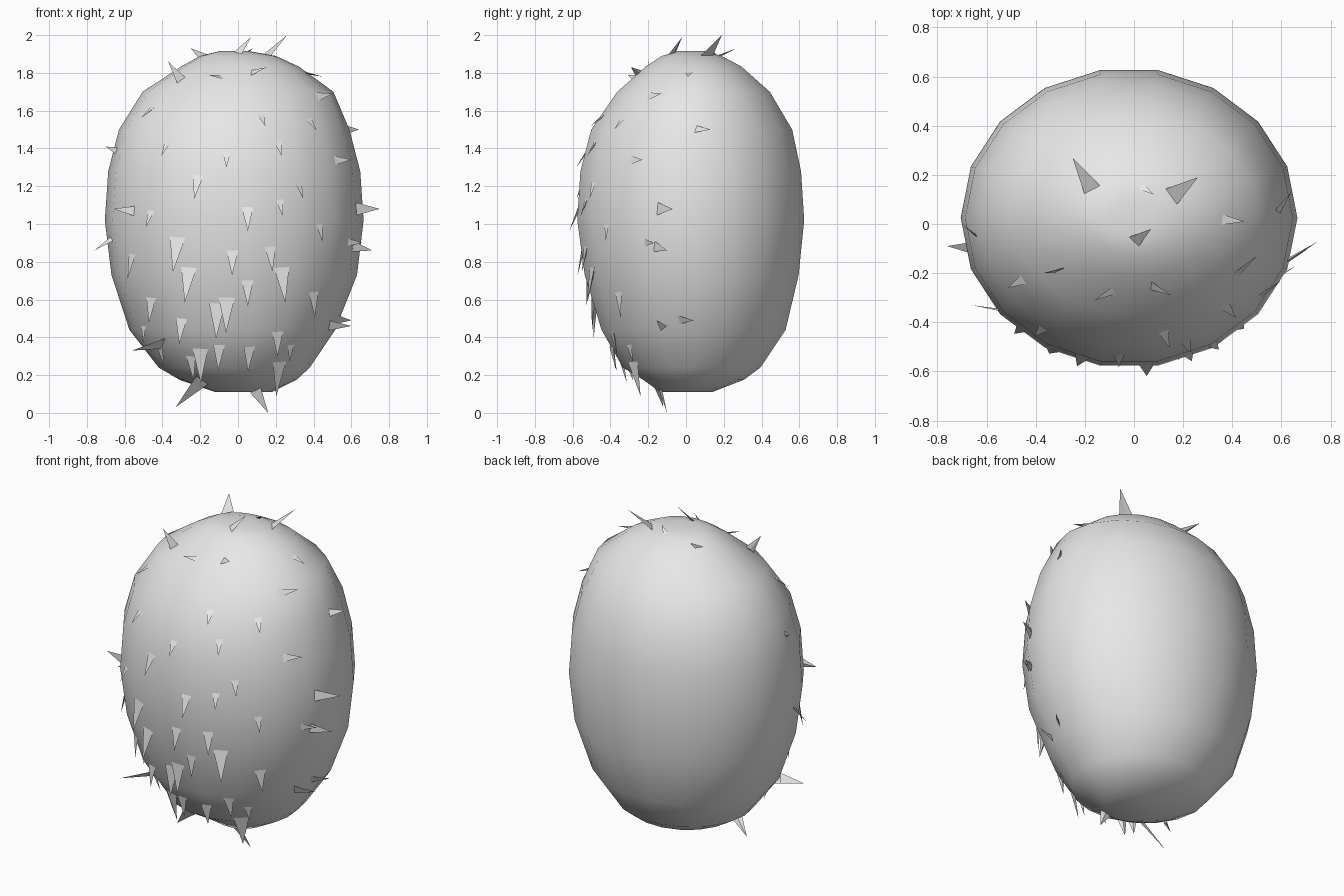
import bpy
import bmesh
import math
from mathutils import Vector
from mathutils.bvhtree import BVHTree

default_cube = bpy.data.objects.get("Cube")
if default_cube:
    bpy.data.objects.remove(default_cube, do_unlink=True)


def make_material(name, colour):
    material = bpy.data.materials.new(name)
    material.use_nodes = True
    material.diffuse_color = colour
    material.node_tree.nodes["Principled BSDF"].inputs["Base Color"].default_value = colour
    return material


def make_object(name, bm, material):
    bmesh.ops.recalc_face_normals(bm, faces=bm.faces)
    mesh = bpy.data.meshes.new(name)
    bm.to_mesh(mesh)
    mesh.materials.append(material)
    obj = bpy.data.objects.new(name, mesh)
    bpy.context.scene.collection.objects.link(obj)
    return obj


grey = make_material("plain grey", (0.8, 0.8, 0.8, 1))

# Body: stacked oval rings given as height, half width, half depth, centre x, centre y
SIDES = 18
RINGS = [
    (0.11, 0.15, 0.14, 0.03, 0.00),
    (0.175, 0.31, 0.27, 0.00, 0.04),
    (0.24, 0.40, 0.37, -0.02, 0.03),
    (0.44, 0.545, 0.495, -0.03, 0.04),
    (0.73, 0.65, 0.575, -0.02, 0.03),
    (1.02, 0.685, 0.61, -0.02, 0.025),
    (1.28, 0.667, 0.593, -0.02, 0.025),
    (1.50, 0.61, 0.54, -0.02, 0.03),
    (1.70, 0.505, 0.41, 0.00, 0.04),
    (1.835, 0.31, 0.255, 0.01, 0.04),
    (1.89, 0.20, 0.16, 0.00, 0.03),
    (1.915, 0.08, 0.07, -0.02, 0.03),
]

bm = bmesh.new()
loops = []
for z, rx, ry, cx, cy in RINGS:
    loop = []
    for i in range(SIDES):
        angle = math.tau * i / SIDES
        loop.append(bm.verts.new((cx + rx * math.cos(angle), cy + ry * math.sin(angle), z)))
    loops.append(loop)
for lower, upper in zip(loops, loops[1:]):
    for i in range(SIDES):
        j = (i + 1) % SIDES
        bm.faces.new((lower[i], lower[j], upper[j], upper[i]))
bm.faces.new(loops[0])

# Shallow dimple in the crown
dimple = bm.verts.new((-0.02, 0.03, 1.905))
for i in range(SIDES):
    bm.faces.new((loops[-1][i], loops[-1][(i + 1) % SIDES], dimple))
body = make_object("body", bm, grey)
surface = BVHTree.FromBMesh(bm)
bm.free()
for polygon in body.data.polygons:
    polygon.use_smooth = True

bristles = bmesh.new()


def add_bristle(base, tip, normal):
    """A thin pointed sliver whose wide end sits on the surface."""
    along = tip - base
    across = along.cross(normal).normalized() * along.length * 0.23
    root = base - normal * along.length * 0.1 + along * 0.15
    points = [base + across, base - across, tip, root]
    verts = [bristles.verts.new(point) for point in points]
    for corners in ((0, 1, 2), (1, 3, 2), (3, 0, 2), (0, 3, 1)):
        bristles.faces.new([verts[c] for c in corners])


# Drooping bristles on the front: length, then x and z of each root
DROOPING = {
    0.18: [(-0.32, 0.93), (-0.26, 0.77), (0.23, 0.77), (-0.06, 0.61), (-0.11, 0.58),
           (-0.20, 0.34), (0.22, 0.27)],
    0.13: [(0.17, 0.88), (-0.21, 1.26), (0.05, 1.09), (-0.03, 0.86), (-0.46, 0.61),
           (-0.30, 0.50), (0.21, 0.43), (-0.10, 0.36), (0.06, 0.35), (-0.25, 0.30),
           (0.05, 0.70), (0.40, 0.64), (-0.42, 0.37), (-0.56, 0.84), (-0.64, 0.63)],
    0.09: [(-0.46, 1.07), (0.22, 1.13), (0.32, 1.22), (0.43, 1.00), (-0.06, 1.38),
           (0.21, 1.44), (0.37, 1.56), (0.12, 1.58), (-0.37, 1.44), (0.28, 0.36),
           (-0.50, 0.46), (-0.45, 1.62)],
}
for length, roots in DROOPING.items():
    for x, z in roots:
        base, normal, _, _ = surface.ray_cast(Vector((x, -2, z)), Vector((0, 1, 0)))
        if base is None:
            continue
        down = Vector((x * 0.3, 0, -1))
        tangent = (down - normal * down.dot(normal)).normalized()
        add_bristle(base, base + (tangent + normal * 0.3) * length, normal)

# Outward bristles: root and tip of each
SIDEWAYS = [
    ((0.62, -0.15, 1.08), (0.75, -0.07, 1.08)),
    ((0.62, -0.17, 0.88), (0.71, -0.10, 0.86)),
    ((0.60, -0.23, 0.90), (0.66, -0.17, 0.90)),
    ((0.52, -0.30, 1.34), (0.60, -0.23, 1.34)),
    ((0.58, 0.05, 1.50), (0.64, 0.13, 1.50)),
    ((0.41, -0.20, 1.67), (0.50, -0.13, 1.69)),
    ((0.51, -0.16, 0.45), (0.60, -0.10, 0.46)),
    ((0.53, -0.04, 0.49), (0.60, 0.04, 0.49)),
    ((-0.56, -0.36, 1.07), (-0.66, -0.33, 1.08)),
    ((-0.68, -0.10, 0.92), (-0.76, -0.09, 0.86)),
    ((-0.65, -0.05, 1.39), (-0.70, 0.00, 1.41)),
    ((-0.46, -0.34, 0.30), (-0.56, -0.35, 0.33)),
]
CROWN_AND_BASE = [
    ((-0.17, 0.14, 1.88), (-0.25, 0.27, 1.93)),
    ((0.15, 0.11, 1.88), (0.26, 0.19, 2.00)),
    ((0.00, -0.07, 1.90), (0.07, -0.02, 1.99)),
    ((0.03, 0.15, 1.89), (0.08, 0.12, 1.93)),
    ((0.35, 0.02, 1.79), (0.45, 0.01, 1.78)),
    ((-0.31, -0.20, 1.78), (-0.37, -0.20, 1.86)),
    ((-0.09, -0.29, 1.80), (-0.16, -0.31, 1.79)),
    ((0.07, -0.27, 1.82), (0.15, -0.29, 1.83)),
    ((0.09, -0.13, 0.13), (0.16, -0.10, 0.00)),
    ((-0.20, -0.18, 0.14), (-0.33, -0.12, 0.03)),
]
for root, tip in SIDEWAYS + CROWN_AND_BASE:
    base, normal, _, _ = surface.find_nearest(Vector(root))
    add_bristle(base, Vector(tip), normal)

make_object("bristles", bristles, grey)
bristles.free()
